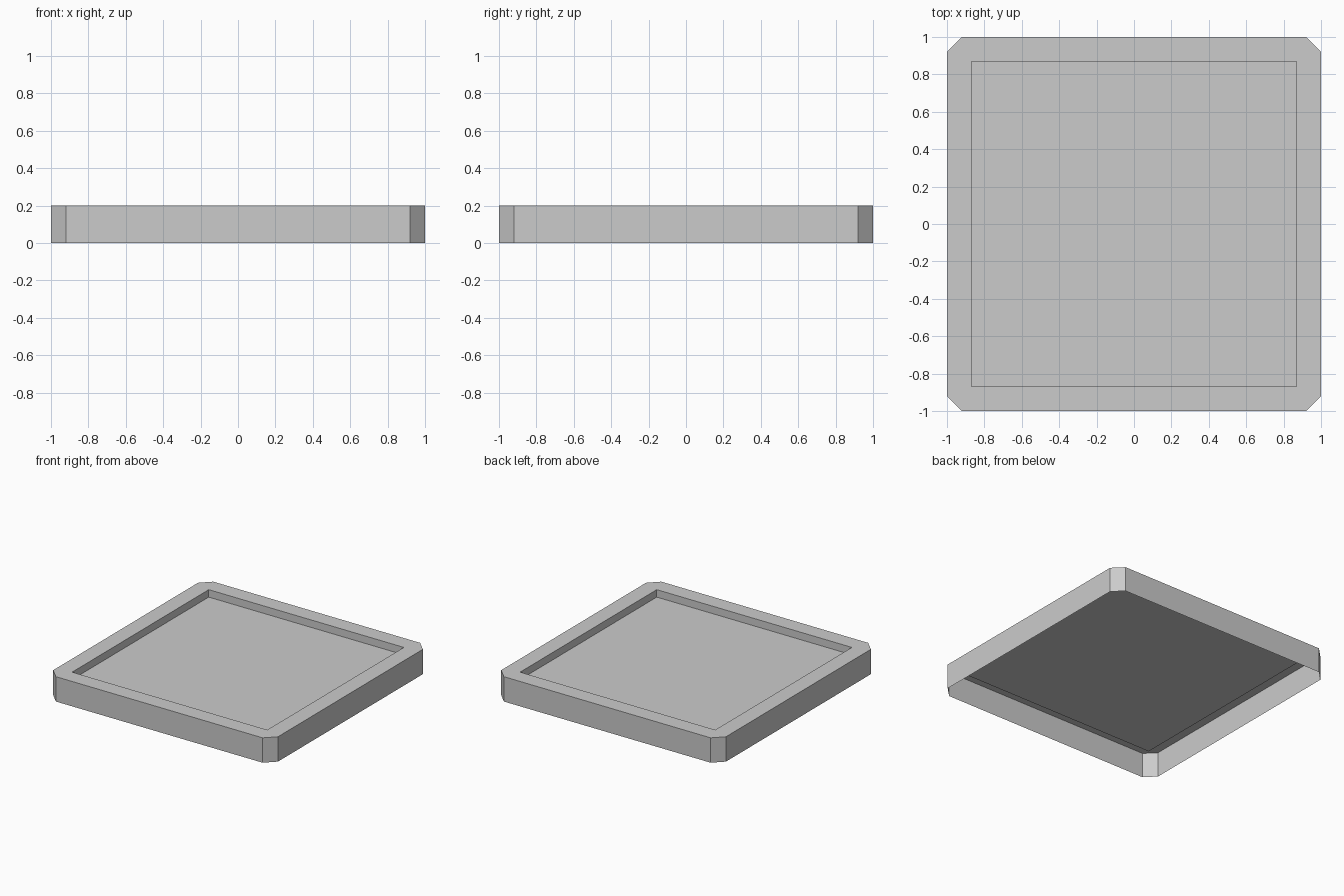
import bpy, bmesh

if "Cube" in bpy.data.objects:
    bpy.data.objects.remove(bpy.data.objects["Cube"])

HALF, CHAMFER, HEIGHT = 1.0, 0.08, 0.2
RECESS, FLOOR_Z = 0.868, 0.14


def loop(bm, points, z):
    return [bm.verts.new((x, y, z)) for x, y in points]


def bridge(bm, lower, upper):
    n = len(lower)
    for i in range(n):
        j = (i + 1) % n
        bm.faces.new((lower[i], lower[j], upper[j], upper[i]))


bm = bmesh.new()
corners = [(1, -1), (1, 1), (-1, 1), (-1, -1)]
c = HALF - CHAMFER

# Chamfered outline, two points per corner, counter-clockwise
outline = []
for sx, sy in corners:
    pair = [(sx * c, sy * HALF), (sx * HALF, sy * c)]
    outline += pair if sx * sy < 0 else pair[::-1]
square = [(sx * RECESS, sy * RECESS) for sx, sy in corners]

# Outer skirt, open underneath
outer_low = loop(bm, outline, 0)
outer_top = loop(bm, outline, HEIGHT)
bridge(bm, outer_low, outer_top)

# Flat rim between the outline and the recess
inner_top = loop(bm, square, HEIGHT)
for i in range(4):
    j = (i + 1) % 4
    a, b, d = outer_top[2 * i], outer_top[2 * i + 1], outer_top[2 * j]
    bm.faces.new((a, b, inner_top[i]))
    bm.faces.new((b, d, inner_top[j], inner_top[i]))

# Recess walls and floor
inner_low = loop(bm, square, FLOOR_Z)
bridge(bm, inner_top, inner_low)
bm.faces.new(inner_low)

mesh = bpy.data.meshes.new("tray")
bm.to_mesh(mesh)
bm.free()
bpy.context.collection.objects.link(bpy.data.objects.new("tray", mesh))
